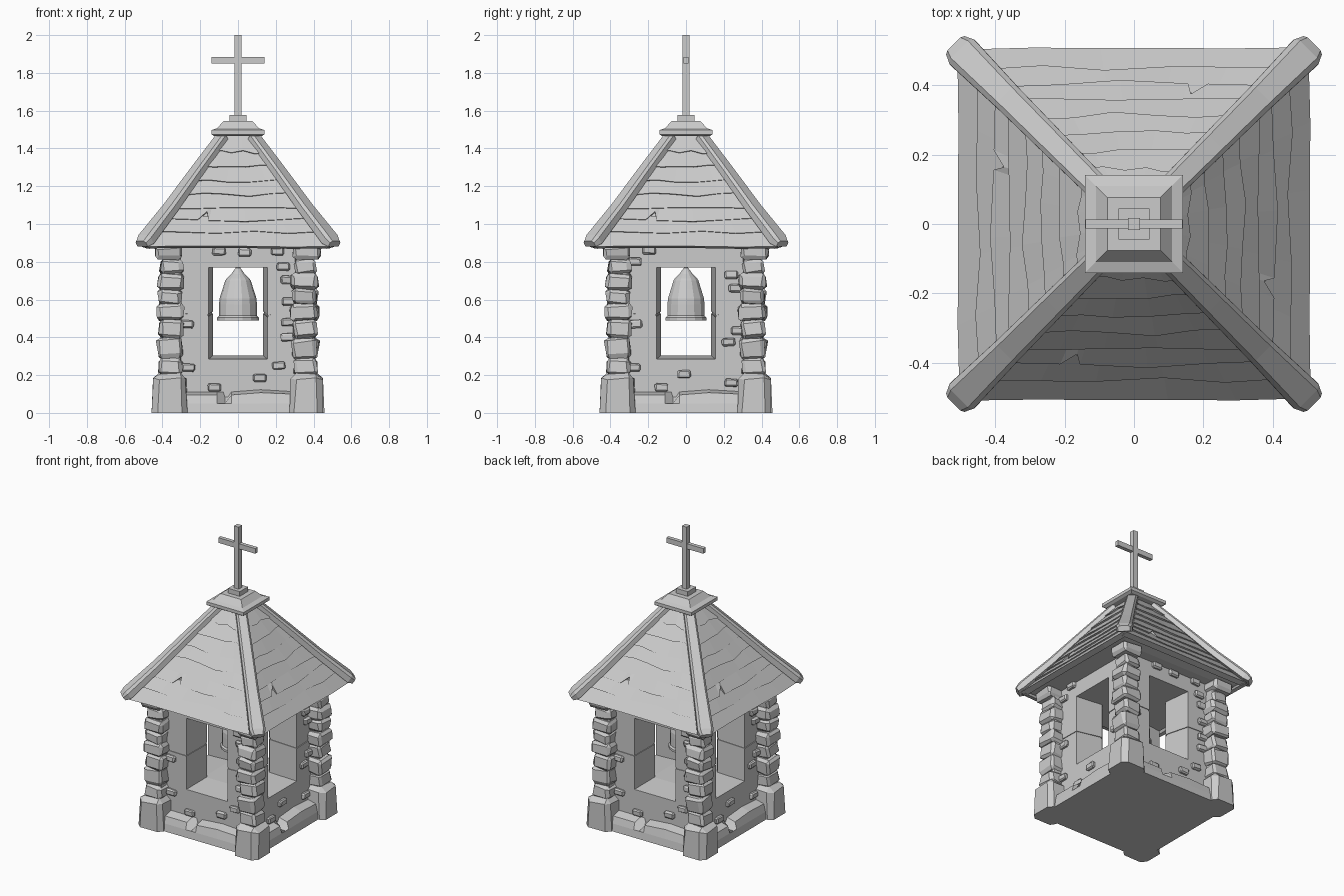
import bpy, bmesh, math, random
from mathutils import Vector, Matrix

if "Cube" in bpy.data.objects:
    bpy.data.objects.remove(bpy.data.objects["Cube"])

random.seed(7)


def jit(a):
    return random.uniform(-a, a)


def finish(name, bm):
    bmesh.ops.recalc_face_normals(bm, faces=bm.faces)
    me = bpy.data.meshes.new(name)
    bm.to_mesh(me)
    bm.free()
    ob = bpy.data.objects.new(name, me)
    bpy.context.collection.objects.link(ob)
    return ob


def add_loft(bm, rings):
    """Skin closed rings of equal point count and cap both ends."""
    vs = [[bm.verts.new(p) for p in r] for r in rings]
    n = len(rings[0])
    for a, b in zip(vs, vs[1:]):
        for i in range(n):
            j = (i + 1) % n
            bm.faces.new((a[i], a[j], b[j], b[i]))
    bm.faces.new(vs[0])
    bm.faces.new(vs[-1])


def loft(name, rings):
    bm = bmesh.new()
    add_loft(bm, rings)
    return finish(name, bm)


def sq(h, z, hy=None):
    hy = hy or h
    return [(-h, -hy, z), (h, -hy, z), (h, hy, z), (-h, hy, z)]


def add_stone(bm, c, s, bevel, rough, tilt=0.0):
    """Chamfered, jittered block."""
    t = bmesh.new()
    bmesh.ops.create_cube(t, size=1)
    bmesh.ops.scale(t, vec=s, verts=t.verts)
    bmesh.ops.bevel(t, geom=t.edges[:], offset=bevel, segments=1, affect='EDGES')
    for v in t.verts:
        v.co += Vector((jit(rough), jit(rough), jit(rough)))
    rot = Matrix.Rotation(jit(tilt), 4, 'X') @ Matrix.Rotation(jit(tilt), 4, 'Y')
    bmesh.ops.transform(t, matrix=Matrix.Translation(c) @ rot, verts=t.verts)
    me = bpy.data.meshes.new("tmp")
    t.to_mesh(me)
    t.free()
    bm.from_mesh(me)
    bpy.data.meshes.remove(me)


def around(ob, turns=(1, 2, 3)):
    """Linked copies turned about the tower axis in quarter turns."""
    for k in turns:
        c = ob.copy()
        c.rotation_euler.z = ob.rotation_euler.z + k * math.pi / 2
        bpy.context.collection.objects.link(c)


# Plinth with a chipped notch in the top edge of every side
def plinth_ring(h, z, notch=0.0):
    ring = []
    for k in range(4):
        R = Matrix.Rotation(k * math.pi / 2, 3, 'Z')
        for x, d in ((-h, 0), (-.11, 0), (-.07, notch), (-.035, 0), (.12, 0)):
            ring.append(R @ Vector((x, -h + d, z - d * .9 + (.012 if x > .1 and z > .05 else 0))))
    return ring


loft("plinth", [plinth_ring(.415, 0), plinth_ring(.408, .05),
                plinth_ring(.395, .095, .045), plinth_ring(.32, .115)])

# Corner foot stones
bm = bmesh.new()
add_stone(bm, (-.36, -.36, .105), (.17, .17, .21), .03, .006)
for v in bm.verts:
    if v.co.z < .06:
        v.co.z = max(0, v.co.z - .03) if v.co.z > .015 else 0
        v.co.x += (v.co.x + .36) * .08
        v.co.y += (v.co.y + .36) * .08
around(finish("corner_foot_stone", bm))

# Lower wall, raised sill and lintel slab
loft("lower_wall", [sq(.335, .08), sq(.335, .285), sq(.15, .303)])
loft("lintel_slab", [sq(.335, .77), sq(.335, .89)])

# Wall corners beside the windows, split by a crack at mid height
plan = [(-.335, -.335), (-.155, -.335), (-.133, -.145), (-.145, -.133), (-.335, -.155)]
lo = [(x, y, .28) for x, y in plan]
crack = [.520, .517, .532, .532, .513]
mid = [(x, y, z - .005) for (x, y), z in zip(plan, crack)]
mid2 = [(x, y, z + .006) for (x, y), z in zip(plan, crack)]
hi = [(x, y, .775) for x, y in plan]
inner = [(x * .97 - .006, y * .97 - .006, .52) for x, y in plan]
bm = bmesh.new()
add_loft(bm, [lo, mid])
add_loft(bm, [mid2, hi])
add_loft(bm, [[(x * .95 - .012, y * .95 - .012, z) for x, y, z in r] for r in (mid, mid2)])
around(finish("window_corner_wall", bm))

# Stacked pillar stones
bm = bmesh.new()
levels = [.20, .29, .395, .49, .575, .655, .735, .81]
for i, (a, b) in enumerate(zip(levels, levels[1:])):
    w = .125 + (.012 if i % 2 else -.004) + jit(.006)
    add_stone(bm, (-.355 + jit(.007), -.355 + jit(.007), (a + b) / 2),
              (w, w, b - a + .006), .018, .006, .1)
add_stone(bm, (-.365, -.365, .85), (.145, .145, .07), .016, .005, .03)
add_stone(bm, (-.35, -.35, .53), (.095, .095, .68), .01, .002)
around(finish("pillar", bm))

# Small bricks standing proud of the walls
bricks_a = [(-.1, .855), (.035, .85), (.21, .855), (.24, .775), (.262, .705), (.268, .59),
            (.265, .48), (.262, .40), (-.27, .47), (-.262, .24), (-.125, .135),
            (.115, .185), (.215, .25)]
bricks_b = [(-.195, .86), (.24, .73), (.262, .66), (-.268, .47), (.275, .435), (.225, .375),
            (-.275, .24), (-.01, .205), (-.13, .135), (.24, .16), (-.27, .80)]
for k, spots in enumerate((bricks_a, bricks_b)):
    bm = bmesh.new()
    for x, z in spots:
        add_stone(bm, (x, -.338, z), (.07, .035, .042), .008, .002, .05)
    ob = finish("wall_bricks", bm)
    ob.rotation_euler.z = k * math.pi / 2
    around(ob, (2,))

# Bell and its hanger
prof = [(.085, .51), (.1, .49), (.11, .49), (.11, .505), (.101, .515), (.1, .575), (.098, .605),
        (.082, .655), (.068, .70), (.06, .712), (.036, .735), (.012, .768), (.012, .78)]
prof = [(.03, .68), (.06, .64), (.08, .58)] + prof
loft("bell", [[(r * math.cos(a * math.tau / 14), r * math.sin(a * math.tau / 14), z)
               for a in range(14)] for r, z in prof])

# Roof core with flared eaves
loft("roof_core", [sq(.40, .872), sq(.475, .885), sq(.35, 1.065), sq(.085, 1.46)])


def roof_d(z):
    """Distance of the roof surface from the axis at height z."""
    if z < 1.07:
        return .487 + (z - .885) * (.357 - .487) / .185
    return .357 + (z - 1.07) * (.09 - .357) / .39


# Overlapping roof boards, one with a split
bm = bmesh.new()
rows = [.885, .965, 1.03, 1.095, 1.165, 1.24, 1.312, 1.39, 1.46]
for i, (a, b) in enumerate(zip(rows, rows[1:])):
    xs = [-1, -.62, -.25, .2, .6, 1]
    if i == 2:
        xs = [-1, -.55, -.46, -.40, .1, .55, 1]
    secs = []
    for x in xs:
        za = a + (jit(.01) if i else jit(.003)) - .006 * (1 - x * x) * (i > 0)
        if x == -.46:
            za += .045
        zb = b + .012
        da, db = roof_d(za), roof_d(zb)
        out = .018 + jit(.004)
        secs.append([(x * da, -da - out, za - .004), (x * da, -da + .02, za - .014),
                     (x * db, -db + .02, zb), (x * db, -db - .001, zb)])
    add_loft(bm, secs)
around(finish("roof_boards", bm))

# Hip beams
path = [(.085, 1.465, .07, .04), (.225, 1.275, .078, .045), (.362, 1.085, .085, .05),
        (.492, .918, .1, .055), (.512, .895, .075, .035)]
side = Vector((1, -1, 0)).normalized()
rings = []
for r, z, w, t in path:
    up = Vector((.5, .5, 1)).normalized()
    c = Vector((r, r, z))
    s, u = side * w / 2, up * t / 2
    rings.append([c - s - u, c + s - u, c + s + u * .4, c + s * .7 + u, c - s * .7 + u, c - s + u * .4])
around(loft("hip_beam", rings))

# Roof cap, cross socket and cross
loft("roof_cap", [sq(.125, 1.465), sq(.141, 1.475), sq(.141, 1.497), sq(.11, 1.507), sq(.077, 1.545)])
loft("cross_socket", [sq(.044, 1.54), sq(.044, 1.577)])
loft("cross_post", [sq(.018, 1.57), sq(.018, 2.0)])
loft("cross_arm", [sq(.14, 1.85, .013), sq(.14, 1.885, .013)])
